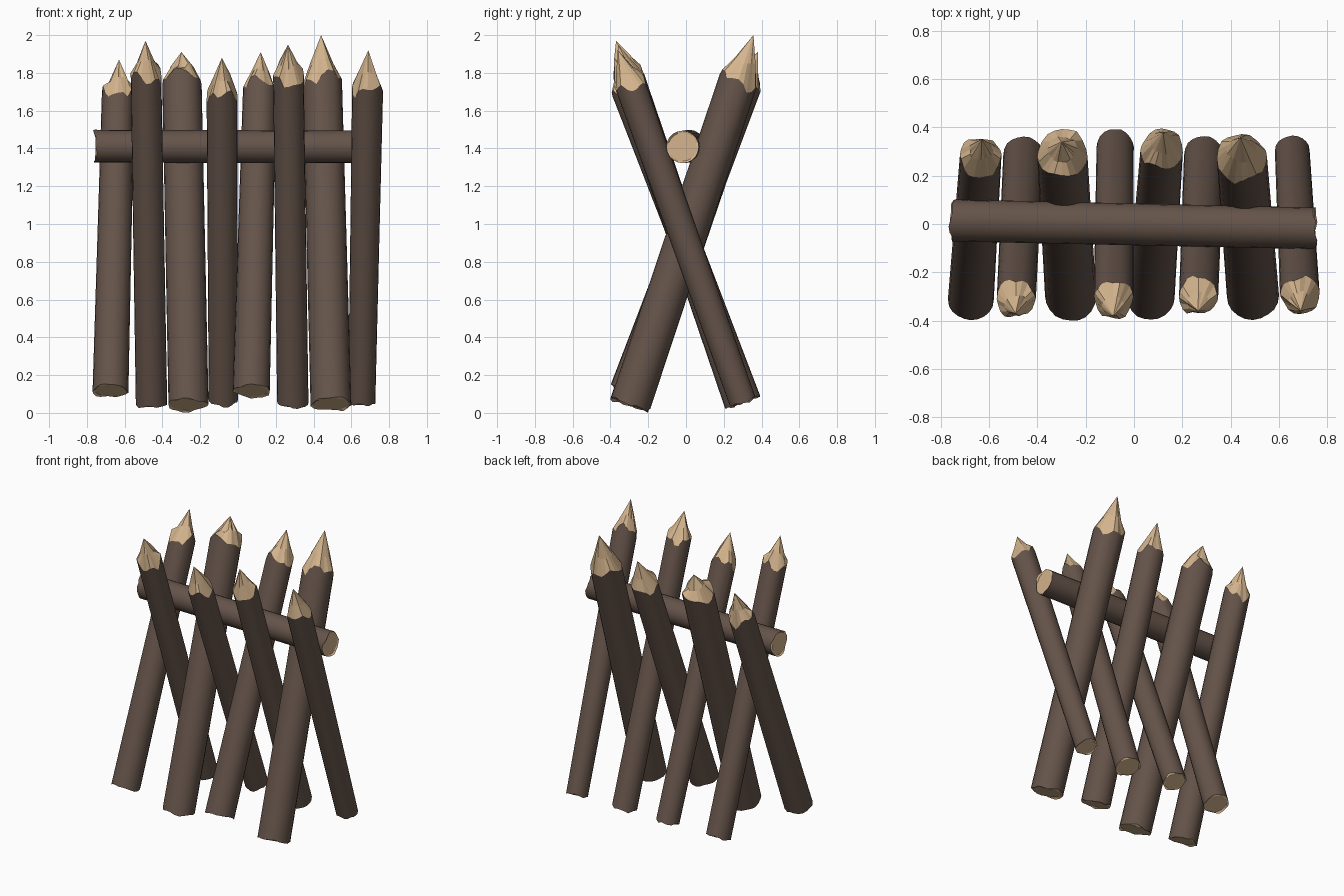
import bpy, bmesh, math, random
from mathutils import Vector

if "Cube" in bpy.data.objects:
    bpy.data.objects.remove(bpy.data.objects["Cube"])

random.seed(7)
N = 20


def material(name, rgb):
    m = bpy.data.materials.new(name)
    m.diffuse_color = (*rgb, 1)
    m.use_nodes = True
    m.node_tree.nodes["Principled BSDF"].inputs["Base Color"].default_value = m.diffuse_color
    return m


BARK = material("brown bark", (0.130, 0.088, 0.068))
WOOD = material("pale cut wood", (0.66, 0.46, 0.27))


def jagged(amount):
    """Uneven offsets around a ring, from two waves plus noise."""
    p, q = random.uniform(0, 6.28), random.uniform(0, 6.28)
    return [amount * (0.5 * math.sin(2 * math.tau * i / N + p)
                      + 0.35 * math.sin(5 * math.tau * i / N + q)
                      + random.uniform(-0.25, 0.25)) for i in range(N)]


def log(name, start, end, r0, r1, cut=None):
    """Bark log from start to end; with cut (0..1) it is sharpened beyond it."""
    start, end = Vector(start), Vector(end)
    d = end - start
    length = d.length
    d.normalize()
    u = d.cross(Vector((0.0, 1.0, 0.0)) if abs(d.x) > 0.9 else Vector((1.0, 0.0, 0.0))).normalized()
    v = d.cross(u)
    bm = bmesh.new()

    def ring(dist, radius, offs=None, wobble=0.0):
        out = []
        for i in range(N):
            a = math.tau * i / N
            rr = radius * (1 + random.uniform(-wobble, wobble))
            h = dist + (offs[i] if offs else 0)
            out.append(bm.verts.new(start + d * h + rr * (math.cos(a) * u + math.sin(a) * v)))
        return out

    def skin(a, b, mat):
        for i in range(N):
            j = (i + 1) % N
            f = bm.faces.new((a[i], a[j], b[j], b[i]))
            f.material_index = mat
            f.smooth = mat == 0

    def cap(outer, dist, radius, inward):
        # pale rim around a slightly sunken sawn face
        rim = ring(dist + inward * 0.002, radius * 0.88)
        skin(outer, rim, 1)
        f = bm.faces.new(rim)
        f.material_index = 1

    # bark sides
    base = ring(0, r0, jagged(0.014))
    shoulder = length * cut if cut else length
    top = ring(shoulder, r1, jagged(0.05 if cut else 0.014))
    mid = ring(shoulder * 0.5, (r0 + r1) / 2)
    skin(base, mid, 0)
    skin(mid, top, 0)
    cap(base, 0, r0, 1)
    if cut:
        # hewn point with uneven facets
        tip = length - shoulder
        m = ring(shoulder + tip * 0.42, r1 * 0.56, jagged(0.02), 0.09)
        skin(top, m, 1)
        apex = bm.verts.new(end)
        for i in range(N):
            f = bm.faces.new((m[i], m[(i + 1) % N], apex))
            f.material_index = 1
    else:
        cap(top, length, r1, -1)
    bmesh.ops.recalc_face_normals(bm, faces=bm.faces)
    me = bpy.data.meshes.new(name)
    bm.to_mesh(me)
    bm.free()
    me.materials.append(BARK)
    me.materials.append(WOOD)
    ob = bpy.data.objects.new(name, me)
    bpy.context.collection.objects.link(ob)


# stakes: base centre, tip, base radius, shoulder radius, shoulder height
back_leaning = [
    ((-0.675, -0.31, 0.115), (-0.63, 0.35, 1.87), 0.095, 0.086, 1.68),
    ((-0.262, -0.30, 0.042), (-0.30, 0.34, 1.91), 0.106, 0.104, 1.76),
    ((0.070, -0.305, 0.115), (0.12, 0.38, 1.91), 0.098, 0.088, 1.72),
    ((0.492, -0.295, 0.045), (0.44, 0.357, 2.00), 0.108, 0.104, 1.75),
]
front_leaning = [
    ((-0.458, 0.285, 0.052), (-0.49, -0.37, 1.97), 0.083, 0.081, 1.79),
    ((-0.078, 0.320, 0.065), (-0.085, -0.38, 1.88), 0.077, 0.082, 1.70),
    ((0.290, 0.285, 0.052), (0.265, -0.36, 1.95), 0.083, 0.081, 1.77),
    ((0.655, 0.300, 0.060), (0.69, -0.36, 1.92), 0.072, 0.082, 1.73),
]
for label, stakes in (("back_leaning_stake", back_leaning), ("front_leaning_stake", front_leaning)):
    for k, (b, t, r0, r1, zs) in enumerate(stakes, 1):
        log(f"{label}_{k}", b, t, r0, r1, (zs - b[2]) / (t[2] - b[2]))

# crossbar resting in the crook of the stakes
log("crossbar", (-0.755, 0.015, 1.412), (0.748, -0.018, 1.408), 0.087, 0.086)
